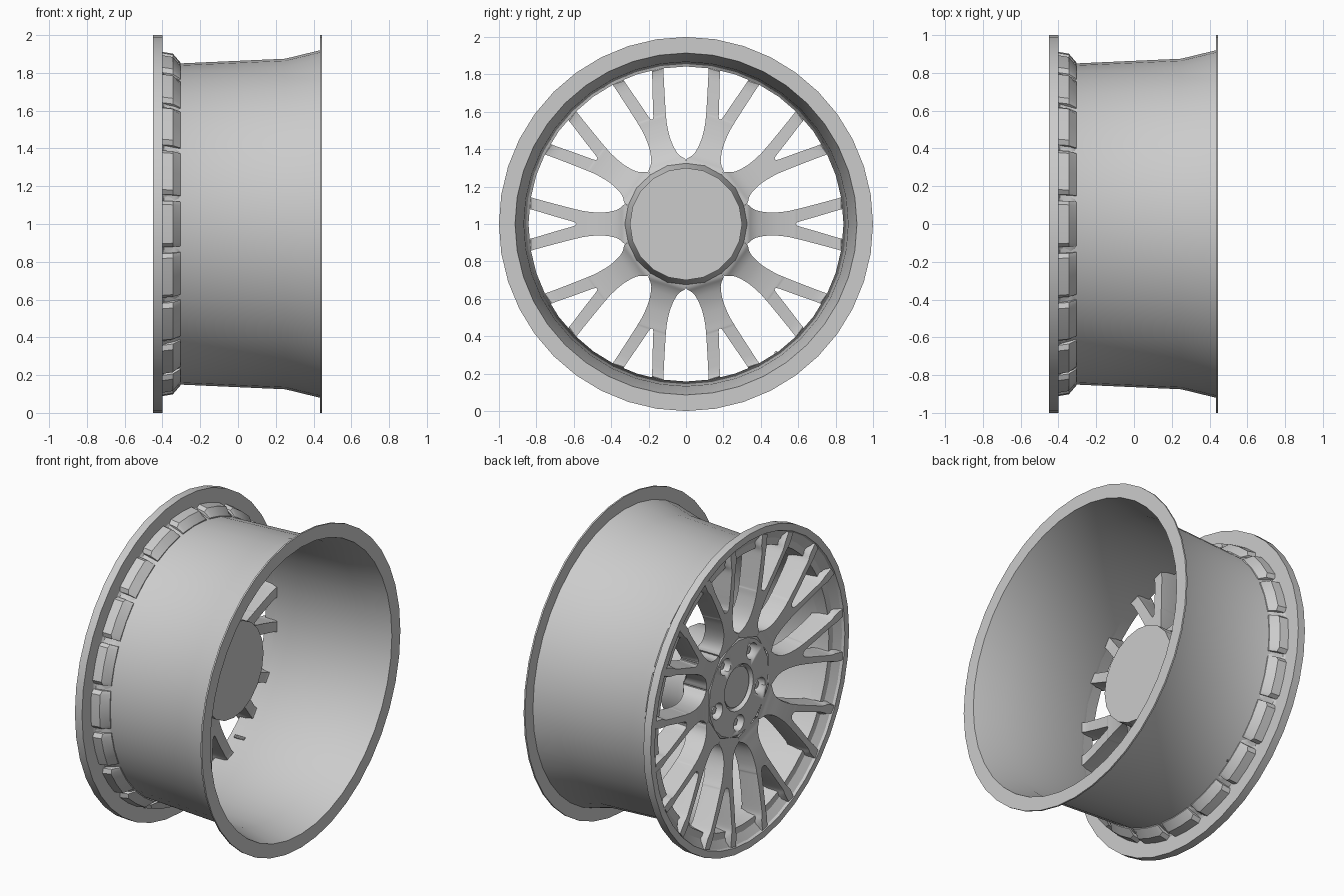
import bpy, bmesh
from math import sin, cos, pi, radians
from mathutils import Vector, Matrix

if "Cube" in bpy.data.objects:
    bpy.data.objects.remove(bpy.data.objects["Cube"])

CENTRE = Vector((0, 0, 1))


def finish(bm, name, angle=32):
    bmesh.ops.remove_doubles(bm, verts=bm.verts, dist=1e-5)
    bmesh.ops.recalc_face_normals(bm, faces=bm.faces)
    me = bpy.data.meshes.new(name)
    bm.to_mesh(me)
    bm.free()
    ob = bpy.data.objects.new(name, me)
    ob.location = CENTRE
    bpy.context.collection.objects.link(ob)
    bpy.ops.object.select_all(action='DESELECT')
    ob.select_set(True)
    bpy.context.view_layer.objects.active = ob
    bpy.ops.object.shade_smooth_by_angle(angle=radians(angle))
    return ob


def polar(x, r, a):
    return Vector((x, r * cos(a), r * sin(a)))


def lathe(name, profile, n, closed):
    """Revolve (x, radius) points about the axle."""
    bm = bmesh.new()
    rings = [[bm.verts.new(polar(x, r, 2 * pi * k / n)) for x, r in profile]
             for k in range(n)]
    m = len(profile)
    for k in range(n):
        a, b = rings[k], rings[(k + 1) % n]
        for i in range(m if closed else m - 1):
            j = (i + 1) % m
            bm.faces.new((a[i], a[j], b[j], b[i]))
    bmesh.ops.dissolve_degenerate(bm, dist=1e-5, edges=bm.edges)
    return finish(bm, name)


def cylinders(name, radius, x0, x1, r_at, angles, n, r2=None):
    """Axle-parallel cylinders placed around a circle."""
    bm = bmesh.new()
    for a in angles:
        mat = Matrix.Translation(polar((x0 + x1) / 2, r_at, a)) @ Matrix.Rotation(pi / 2, 4, 'Y')
        bmesh.ops.create_cone(bm, cap_ends=True, segments=n, radius1=radius,
                              radius2=r2 or radius, depth=x1 - x0, matrix=mat)
    return finish(bm, name)


# Rim barrel with front lip and thin rear flange
lathe("rim_barrel", [(-.45, 1), (-.40, 1), (-.40, .885), (-.31, .85), (.25, .875),
                     (.435, .92), (.435, 1), (.445, 1), (.445, .914), (.25, .867),
                     (-.31, .842), (-.385, .872), (-.435, .95), (-.45, .957)], 40, True)

# Twenty raised pocket backs behind the front lip
bm = bmesh.new()
block_profile = [(-.405, .86), (-.405, .912), (-.345, .902), (-.305, .855), (-.305, .846)]
for k in range(20):
    mid, half, part = k * pi / 10, radians(7.9), bmesh.new()
    cols = []
    for i in range(5):
        a = mid + half * (i / 2 - 1)
        cols.append([part.verts.new(polar(x, r - (.02 if i in (0, 4) and 0 < q < 3 else 0), a))
                     for q, (x, r) in enumerate(block_profile)])
    # widen the crown so that the end columns read as a chamfer
    for i, s in ((1, -.82), (3, .82)):
        for v, (x, r) in zip(cols[i], block_profile):
            v.co = polar(x, r, mid + half * s)
    for a, b in zip(cols, cols[1:]):
        for i in range(5):
            j = (i + 1) % 5
            part.faces.new((a[i], a[j], b[j], b[i]))
    part.faces.new(cols[0])
    part.faces.new(cols[-1])
    tmp = bpy.data.meshes.new("tmp")
    part.to_mesh(tmp)
    part.free()
    bm.from_mesh(tmp)
    bpy.data.meshes.remove(tmp)
finish(bm, "pocket_backs")

# Y spokes: (distance, inner edge, outer edge, front x, back x) for half a spoke
rows = [(.30, 0, .097, -.371, -.20), (.33, 0, .104, -.374, -.21), (.355, 0, .084, -.379, -.23),
        (.39, 0, .069, -.385, -.25), (.46, 0, .061, -.398, -.275), (.54, 0, .068, -.410, -.29),
        (.585, 0, .078, -.416, -.295), (.60, .011, .081, -.418, -.297), (.70, .040, .107, -.430, -.305),
        (.80, .070, .134, -.440, -.31), (.84, .080, .147, -.444, -.312), (.875, .084, .164, -.445, -.40),
        (.94, .100, .176, -.446, -.42)]


def smooth_rows(src, steps=3):
    out = []
    for i in range(len(src) - 1):
        p = [src[max(0, min(len(src) - 1, i + d))] for d in (-1, 0, 1, 2)]
        for s in range(steps):
            t = s / steps
            r = [.5 * (2 * b + (c - a) * t + (2 * a - 5 * b + 4 * c - d) * t * t
                       + (3 * b - a - 3 * c + d) * t ** 3) for a, b, c, d in zip(*p)]
            if p[1][1] == p[2][1] == 0:
                r[1] = 0
            out.append(r)
    return out + [list(src[-1])]


bm = bmesh.new()
path = smooth_rows(rows)
for k in range(10):
    rot = Matrix.Rotation(k * pi / 5, 3, 'X')
    for side in (1, -1):
        secs = []
        for u, ti, to, xf, xb in path:
            inset = .013 * min(1, max(0, (u - .33) / .08))
            fi = ti + min(inset, ti)
            xm = xf + .02
            pts = [(xb, ti), (xb, to), (xm, to - inset * .6), (xf, to - inset),
                   (xf, fi), (xm, fi - min(inset, ti) * .4)]
            secs.append([bm.verts.new(rot @ Vector((x, u, side * t))) for x, t in pts])
        for n, (a, b) in enumerate(zip(secs, secs[1:])):
            solid = path[n][1] == 0 and path[n + 1][1] == 0
            for i in range(6):
                if solid and i in (4, 5):
                    continue
                j = (i + 1) % 6
                bm.faces.new((a[i], a[j], b[j], b[i]))
        bm.faces.new(secs[-1])
finish(bm, "spokes", 35)

# Hub with recessed centre and five lug pockets
hub = lathe("hub", [(-.345, 0), (-.345, .135), (-.373, .145), (-.373, .30), (-.345, .328),
                    (-.21, .328), (-.15, .30), (-.03, .30), (-.03, 0)], 20, False)
lugs = [radians(54 + 72 * k) for k in range(5)]
cutter = cylinders("lug_cutter", .056, -.42, -.30, .225, lugs, 20, .044)
mod = hub.modifiers.new("lug_pockets", 'BOOLEAN')
mod.operation, mod.object, mod.solver = 'DIFFERENCE', cutter, 'EXACT'
bpy.context.view_layer.objects.active = hub
bpy.ops.object.modifier_apply(modifier=mod.name)
bpy.data.objects.remove(cutter)

cylinders("lug_nuts", .028, -.345, -.295, .225, lugs, 6)
cylinders("centre_cap", .125, -.357, -.34, 0, [0], 32)

# Valve stem inside the barrel
cylinders("valve_stem", .010, -.36, -.29, .842, [radians(-55)], 10)
